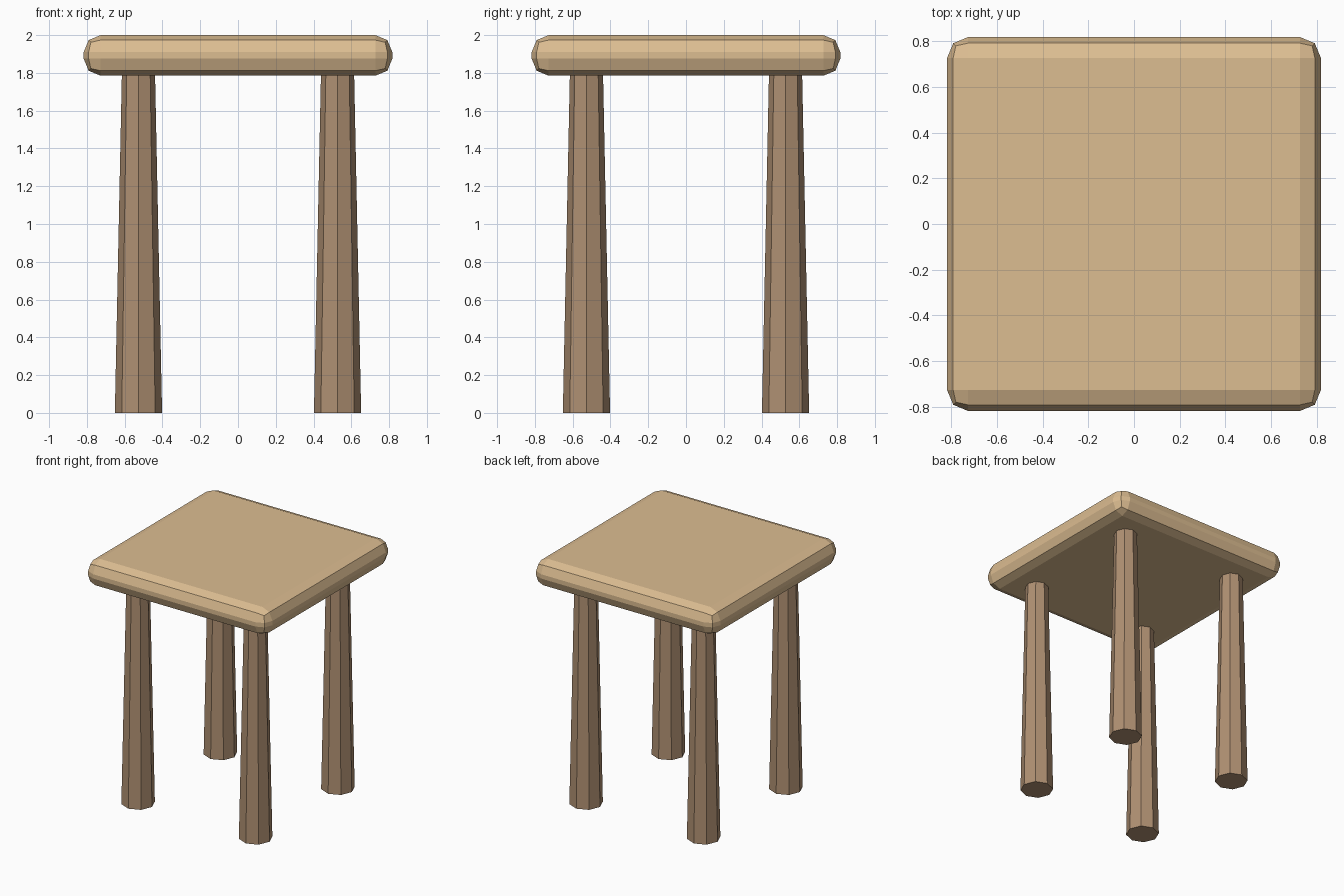
import bpy
import bmesh
from mathutils import Matrix

old = bpy.data.objects.get("Cube")
if old:
    bpy.data.objects.remove(old, do_unlink=True)


def make_material(name, rgb):
    mat = bpy.data.materials.new(name)
    mat.use_nodes = True
    mat.diffuse_color = (*rgb, 1)
    mat.node_tree.nodes["Principled BSDF"].inputs["Base Color"].default_value = (*rgb, 1)
    return mat


def make_object(name, bm, mat):
    mesh = bpy.data.meshes.new(name)
    bm.to_mesh(mesh)
    bm.free()
    mesh.materials.append(mat)
    obj = bpy.data.objects.new(name, mesh)
    bpy.context.collection.objects.link(obj)
    return obj


light_wood = make_material("light_wood", (0.72, 0.51, 0.285))
brown_wood = make_material("brown_wood", (0.43, 0.28, 0.17))

SEAT_WIDTH, SEAT_BOTTOM, SEAT_TOP = 1.634, 1.785, 2.0
LEG_OFFSET, FOOT_RADIUS, LEG_TOP_RADIUS = 0.527, 0.125, 0.088

# Seat: square slab with all edges rounded in two flat steps
bm = bmesh.new()
bmesh.ops.create_cube(bm, size=1)
bmesh.ops.scale(bm, vec=(SEAT_WIDTH, SEAT_WIDTH, SEAT_TOP - SEAT_BOTTOM), verts=bm.verts)
bmesh.ops.translate(bm, vec=(0, 0, (SEAT_TOP + SEAT_BOTTOM) / 2), verts=bm.verts)
seat = make_object("seat", bm, light_wood)
bevel = seat.modifiers.new("rounded_edges", "BEVEL")
bevel.width = 0.09
bevel.segments = 2
bevel.limit_method = "NONE"

# Legs: four tapered octagonal posts
for side, x in (("right", -LEG_OFFSET), ("left", LEG_OFFSET)):
    for end, y in (("front", -LEG_OFFSET), ("back", LEG_OFFSET)):
        bm = bmesh.new()
        bmesh.ops.create_cone(bm, cap_ends=True, segments=8, radius1=FOOT_RADIUS,
                              radius2=LEG_TOP_RADIUS, depth=SEAT_BOTTOM,
                              matrix=Matrix.Translation((0, 0, SEAT_BOTTOM / 2)))
        leg = make_object(f"{end}_{side}_leg", bm, brown_wood)
        leg.location = (x, y, 0)
